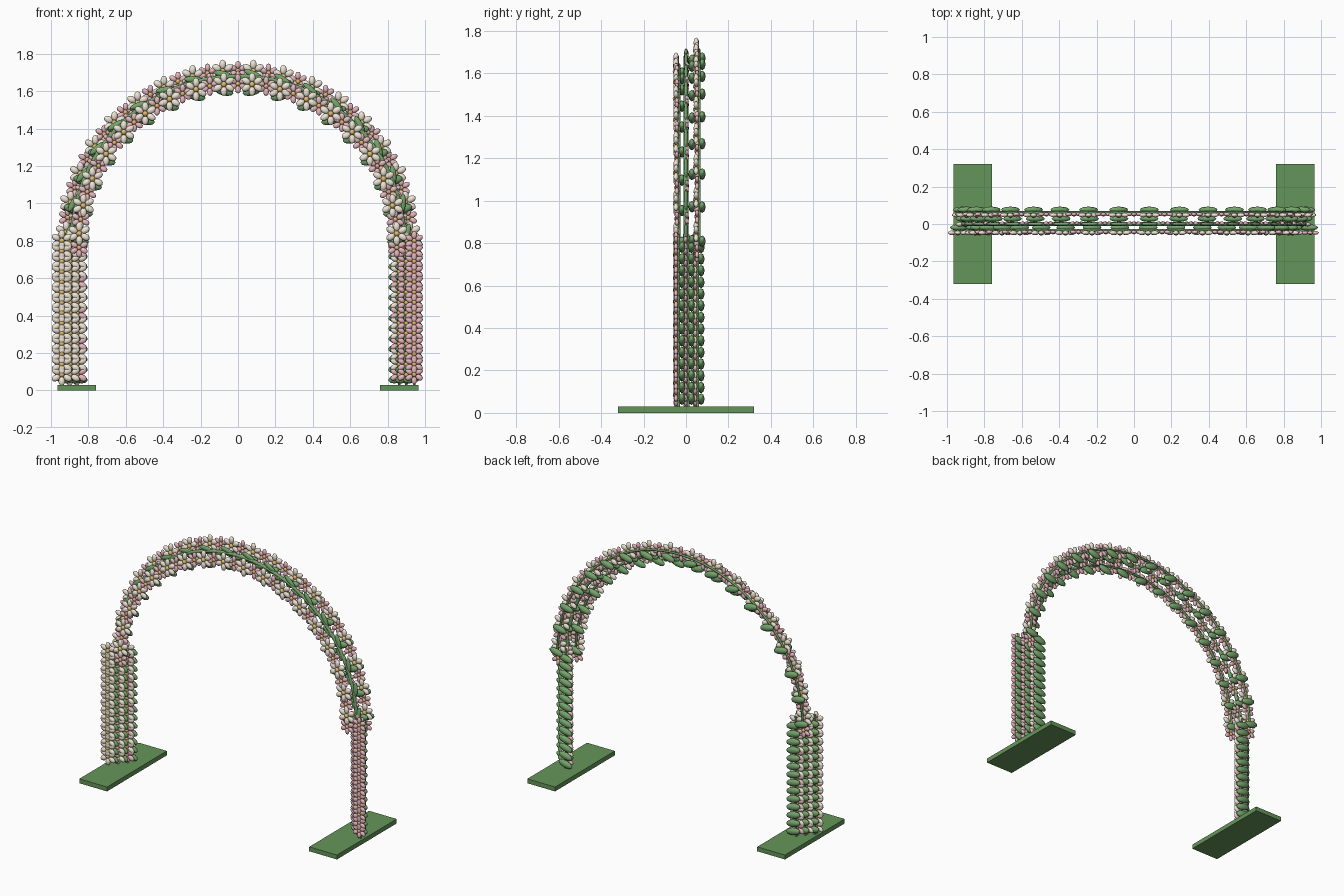
import bpy, bmesh, math
from mathutils import Matrix, Vector

if "Cube" in bpy.data.objects:
    bpy.data.objects.remove(bpy.data.objects["Cube"])


def mat(name, c):
    m = bpy.data.materials.new(name)
    m.diffuse_color = (*c, 1)
    m.use_nodes = True
    m.node_tree.nodes["Principled BSDF"].inputs["Base Color"].default_value = m.diffuse_color
    return m


GREEN = mat("leaf_green", (0.18, 0.38, 0.15))
BASE = mat("base_green", (0.13, 0.30, 0.10))
CREAM = mat("cream", (0.86, 0.78, 0.66))
PINK = mat("pink", (0.80, 0.48, 0.52))
GOLD = mat("gold", (0.75, 0.50, 0.15))


def add(name, data):
    o = bpy.data.objects.new(name, data)
    bpy.context.collection.objects.link(o)
    return o


def blob(bm, matrix, index=0):
    r = bmesh.ops.create_uvsphere(bm, u_segments=8, v_segments=6, radius=1, matrix=matrix)
    for f in {f for v in r["verts"] for f in v.link_faces}:
        f.material_index = index
        f.smooth = True


def finish(bm, name, mats):
    me = bpy.data.meshes.new(name)
    bm.to_mesh(me)
    bm.free()
    for m in mats:
        me.materials.append(m)
    return me


# unit-radius flower facing -y: six petals round a button
def flower_mesh(name, petal):
    bm = bmesh.new()
    for i in range(6):
        rot = Matrix.Rotation(i * math.pi / 3, 4, 'Y')
        blob(bm, rot @ Matrix.Translation((0, 0, 0.60)) @ Matrix.Diagonal((0.29, 0.20, 0.40, 1)))
    blob(bm, Matrix.Diagonal((0.25, 0.25, 0.25, 1)), 1)
    return finish(bm, name, [petal, GOLD])


cream_mesh = flower_mesh("cream_flower", CREAM)
pink_mesh = flower_mesh("pink_flower", PINK)

# leaf: flattened ellipsoid, long along x
bm = bmesh.new()
blob(bm, Matrix.Diagonal((0.052, 0.017, 0.025, 1)) @ Matrix.Rotation(math.pi / 2, 4, 'Y'))
leaf_mesh = finish(bm, "leaf", [GREEN])


def place(name, mesh, loc, scale=1.0, turn=0.0):
    o = add(name, mesh)
    o.location = loc
    o.scale = (scale,) * 3 if not isinstance(scale, tuple) else scale
    o.rotation_euler = (0, turn, 0)


def stem(name, pts, r):
    cu = bpy.data.curves.new(name, 'CURVE')
    cu.dimensions = '3D'
    cu.bevel_depth = r
    cu.bevel_resolution = 1
    cu.use_fill_caps = True
    s = cu.splines.new('POLY')
    s.points.add(len(pts) - 1)
    for p, q in zip(s.points, pts):
        p.co = (*q, 1)
    cu.materials.append(GREEN)
    add(name, cu)


CZ, STEP = 0.79, 0.178

# foot plates
for side in (-1, 1):
    bm = bmesh.new()
    bmesh.ops.create_cube(bm, size=1, matrix=Matrix.Translation((side * 0.862, 0, 0.015))
                          @ Matrix.Diagonal((0.208, 0.64, 0.03, 1)))
    add("foot_plate", finish(bm, "foot_plate", [BASE]))

# legs: three staggered columns of flowers, each backed by leaves
for side in (-1, 1):
    for x, y in ((0.942, -0.047), (0.90, -0.002), (0.862, 0.043)):
        mesh, r = (cream_mesh, 0.06) if side < 0 else (pink_mesh, 0.052)
        if side > 0 and y > 0:
            mesh = cream_mesh
        stem("leg_stem", [(side * x, y + 0.012, 0.02), (side * x, y + 0.012, 0.84)], 0.007)
        for i in range(14):
            z = 0.085 + i * 0.055
            m = mesh if i % 3 or y < 0 else pink_mesh
            place("leg_flower", m, (side * x, y, z), r)
            place("leg_leaf", leaf_mesh, (side * (x - 0.008), y + 0.028, z - 0.02), 1, -side * 0.25)

# arch: front and back garlands with cream and pink flowers alternating
for rad, y in ((0.85, -0.047), (0.92, 0.048)):
    for k in range(-18, 19):
        a = k * STEP / 2
        side = 1 if a > 0 else -1
        loc = Vector((rad * math.sin(a), y, CZ + rad * math.cos(a)))
        if k % 2:
            place("arch_cream_flower", cream_mesh, loc, 0.062)
            place("arch_leaf", leaf_mesh, loc + Vector((0, 0.028, -0.035)), 1, -side * 0.25)
        else:
            place("arch_pink_flower", pink_mesh, loc + Vector((0, 0.004, 0)), 0.052)
    stem("garland_stem", [(rad * math.sin(t), y + 0.014, CZ + rad * math.cos(t))
                          for t in [(-1 + i / 24) * math.pi / 2 for i in range(49)]], 0.007)

# middle vine with slim leaves along it and broad leaves behind
R = 0.89
stem("arch_vine", [(R * math.sin(t), 0, CZ + R * math.cos(t))
                   for t in [(-1 + i / 24) * math.pi / 2 for i in range(49)]], 0.012)
for k in range(-17, 18):
    a = k * STEP / 2
    rad = R + (0.015 if k % 2 else -0.015)
    loc = Vector((rad * math.sin(a), 0, CZ + rad * math.cos(a)))
    place("vine_leaf", leaf_mesh, loc, (1.0, 0.6, 0.7), a + (0.3 if k % 2 else -0.3))
    if k % 2:
        place("arch_leaf", leaf_mesh, loc + Vector((0, 0.028, -0.03)), 1, -0.25 if a > 0 else 0.25)
    else:
        place("vine_pink_flower", pink_mesh, loc + Vector((0, 0.004, 0)), 0.045)
